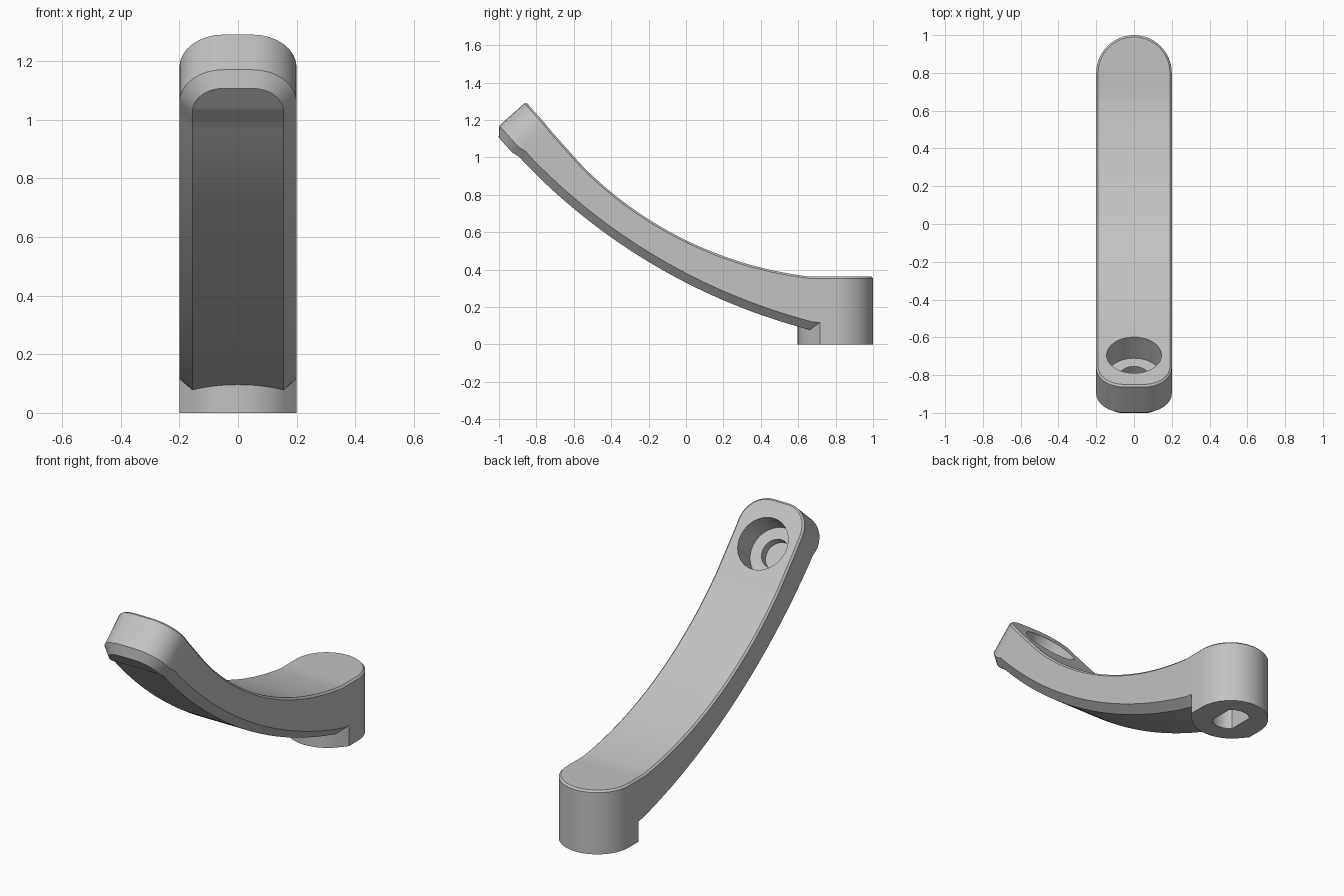
import bpy, bmesh, math
from mathutils import Vector, Matrix

if "Cube" in bpy.data.objects:
    bpy.data.objects.remove(bpy.data.objects["Cube"])

grey = bpy.data.materials.new("plain_grey")
grey.diffuse_color = (0.54, 0.54, 0.54, 1)
grey.use_nodes = True
grey.node_tree.nodes["Principled BSDF"].inputs["Base Color"].default_value = grey.diffuse_color

W, CH, TC = 0.2, 0.045, 0.01          # half width, lower chamfer, upper chamfer
ANG = math.radians(48.3)              # slope of the straight tip
D = Vector((-math.cos(ANG), math.sin(ANG)))   # towards the tip, in (y, z)
N = Vector((math.sin(ANG), math.cos(ANG)))    # out of the tip's upper face
P = Vector((-0.998, 1.17))            # lower edge of the tip's end wall
THICK = 0.19


def make_object(name, bm):
    bmesh.ops.remove_doubles(bm, verts=bm.verts, dist=1e-5)
    bmesh.ops.recalc_face_normals(bm, faces=bm.faces)
    me = bpy.data.meshes.new(name)
    bm.to_mesh(me)
    bm.free()
    ob = bpy.data.objects.new(name, me)
    bpy.context.collection.objects.link(ob)
    me.materials.append(grey)
    return ob


def prism(name, outline, z0, z1, matrix=Matrix()):
    bm = bmesh.new()
    low = [bm.verts.new(matrix @ Vector((x, y, z0))) for x, y in outline]
    high = [bm.verts.new(matrix @ Vector((x, y, z1))) for x, y in outline]
    bm.faces.new(low)
    bm.faces.new(high)
    for i in range(len(low)):
        j = (i + 1) % len(low)
        bm.faces.new((low[i], low[j], high[j], high[i]))
    return make_object(name, bm)


def cut(ob, cutter):
    m = ob.modifiers.new("hole", 'BOOLEAN')
    m.operation, m.solver, m.object = 'DIFFERENCE', 'EXACT', cutter
    bpy.context.view_layer.objects.active = ob
    bpy.ops.object.modifier_apply(modifier=m.name)


def arc(r, a0, a1, n, cx=0.0, cy=0.0):
    return [(cx + r * math.cos(math.radians(a0 + (a1 - a0) * i / n)),
             cy + r * math.sin(math.radians(a0 + (a1 - a0) * i / n))) for i in range(n + 1)]


def on_circle(y, cy, cz, r):
    """Point on the lower half of a circle and the normal towards its centre."""
    z = cz - math.sqrt(r * r - (y - cy) ** 2)
    return Vector((y, z)), Vector((cy - y, cz - z)).normalized()


def top_curve(y):
    if y >= -0.556:
        return on_circle(y, 0.9, 2.399, 2.05)
    p = on_circle(-0.556, 0.9, 2.399, 2.05)[0]
    return p + D * ((y + 0.556) / D.x), N


def bottom_curve(y):
    if y >= -0.866:
        return on_circle(y, 1.484, 3.233, 3.26)
    p = on_circle(-0.866, 1.484, 3.233, 3.26)[0]
    return p + D * ((y + 0.866) / D.x), N


# Stations hold four (x, y, z) points: lower inner, lower outer, upper outer, upper inner
stations = []
R = 0.15
for i in range(9):                                   # rounded tip corners
    f = math.radians(90 * i / 8)
    row = []
    for inset, h in ((CH, -CH), (0, 0), (0, THICK - TC), (TC, THICK)):
        r = R - inset
        q = P + N * h - D * (R - r * math.cos(f))
        row.append((0.05 + r * math.sin(f), q.x, q.y))
    stations.append(row)
y_low, y_high = stations[-1][0][1], stations[-1][3][1]
STEPS = 40
for i in range(1, STEPS + 1):                        # curved arm
    t = i / STEPS
    b, nb = bottom_curve(y_low + (0.663 - y_low) * t)
    c, nt = top_curve(y_high + (0.663 - y_high) * t)
    lo, hi = b + nb * CH, c - nt * TC
    stations.append([(W - CH, *b), (W, *lo), (W, *hi), (W - TC, *c)])
HZ, SEAM = 0.363, 0.117
for x, dy in [(W, -0.084)] + arc(W, 0, 90, 14):      # rounded hub end
    k = (W - TC) / W
    yi = 0.8 + (dy * k if dy > 0 else dy)
    stations.append([(x, 0.8 + dy, SEAM), (x, 0.8 + dy, SEAM),
                     (x, 0.8 + dy, HZ - TC), (max(0, x * k), yi, HZ)])

bm = bmesh.new()
loops = []
for row in stations:
    right = [bm.verts.new(p) for p in row]
    left = [bm.verts.new((-x, y, z)) for x, y, z in reversed(row)]
    loops.append(right + left)
for a, b in zip(loops, loops[1:]):
    for i in range(8):
        j = (i + 1) % 8
        bm.faces.new((a[i], a[j], b[j], b[i]))
for i in range(3):                                   # flat end of the tip
    s = loops[0]
    bm.faces.new((s[i], s[i + 1], s[6 - i], s[7 - i]))
bmesh.ops.remove_doubles(bm, verts=bm.verts, dist=1e-5)
bmesh.ops.dissolve_degenerate(bm, dist=1e-6, edges=bm.edges)
arm = make_object("handle_arm", bm)

# Hub base: round behind, slanted cheeks and a shallow arc in front
RF = 0.215
half = math.degrees(math.asin((W - CH) / RF))
outline = arc(W, 0, 180, 28, 0, 0.8) + [(-W, 0.716)]
outline += arc(RF, 270 - half, 270 + half, 14, 0, 0.597 + RF) + [(W, 0.716)]
base = prism("hub_base", outline, 0, SEAM)

# Shaft socket: round with two flats
flat = math.degrees(math.acos(0.7))
socket = arc(0.1, flat, 180 - flat, 10, 0, 0.8) + arc(0.1, 180 + flat, 360 - flat, 10, 0, 0.8)
socket_cutter = prism("socket_cutter", socket, -0.05, 0.22)

# Stepped blind hole in the tip, square to its upper face
c = top_curve(-0.695)[0]
frame = Matrix.Translation((0, c.x, c.y)) @ Matrix.Rotation(-ANG, 4, 'X')
bore_cutter = prism("bore_cutter", arc(0.145, 0, 352.5, 47), -0.15, 0.1, frame)
pilot_cutter = prism("pilot_cutter", arc(0.08, 0, 348.75, 31), -0.2, 0.05, frame)

for ob, cutters in ((arm, (socket_cutter, bore_cutter, pilot_cutter)), (base, (socket_cutter,))):
    for k in cutters:
        cut(ob, k)
for k in (socket_cutter, bore_cutter, pilot_cutter):
    bpy.data.objects.remove(k)

for ob in (arm, base):
    bpy.ops.object.select_all(action='DESELECT')
    ob.select_set(True)
    bpy.context.view_layer.objects.active = ob
    bpy.ops.object.shade_smooth_by_angle(angle=math.radians(25))
